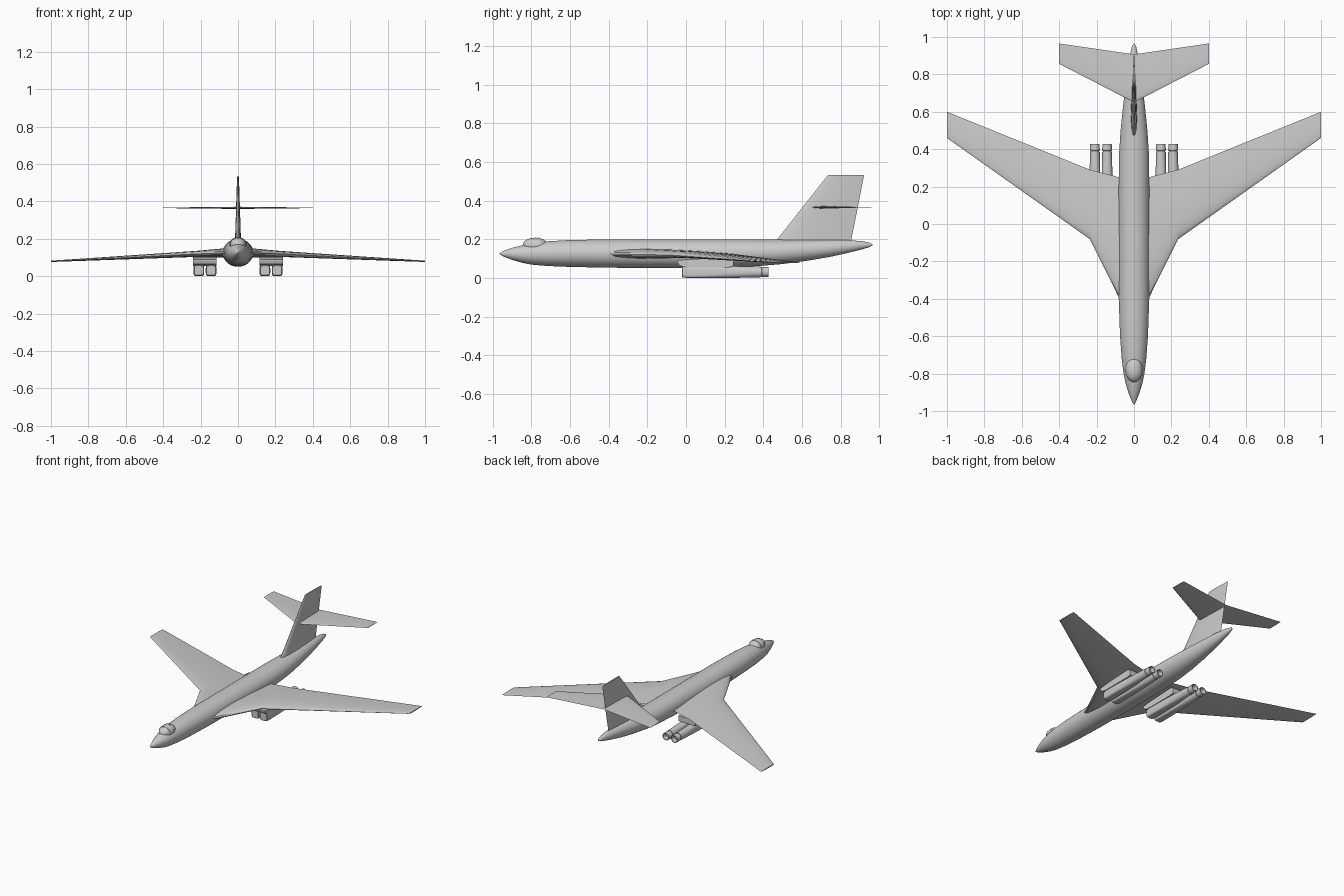
import bpy, bmesh
from math import sin, cos, pi, radians, copysign

if "Cube" in bpy.data.objects:
    bpy.data.objects.remove(bpy.data.objects["Cube"])


def loft(name, rings, mirror=False, angle=30):
    """Skin a list of closed point rings, cap both ends."""
    bm = bmesh.new()
    rows = [[bm.verts.new(p) for p in r] for r in rings]
    n = len(rows[0])
    for a, b in zip(rows, rows[1:]):
        for i in range(n):
            j = (i + 1) % n
            bm.faces.new((a[i], a[j], b[j], b[i]))
    bm.faces.new(rows[0])
    bm.faces.new(rows[-1])
    bmesh.ops.recalc_face_normals(bm, faces=bm.faces)
    me = bpy.data.meshes.new(name)
    bm.to_mesh(me)
    bm.free()
    ob = bpy.data.objects.new(name, me)
    bpy.context.collection.objects.link(ob)
    bpy.ops.object.select_all(action='DESELECT')
    ob.select_set(True)
    bpy.context.view_layer.objects.active = ob
    bpy.ops.object.shade_smooth_by_angle(angle=radians(angle))
    if mirror:
        m = ob.modifiers.new("mirror", 'MIRROR')
        m.use_mirror_merge = False
    return ob


def ring(y, cx, cz, rx, rz, n=32, power=1.0):
    """Ellipse across y; power below 1 squares the corners."""
    def f(v):
        return copysign(abs(v) ** power, v)
    return [(cx + rx * f(cos(2 * pi * (i + .5) / n)), y,
             cz + rz * f(sin(2 * pi * (i + .5) / n))) for i in range(n)]


def foil(le, te, thick, n=12):
    """Airfoil outline as (y, offset) pairs."""
    def half(t):
        s = 1.485 * t ** .5 - .63 * t - 1.758 * t**2 + 1.4215 * t**3 - .5185 * t**4
        return s * thick
    ts = [(1 - cos(pi * i / n)) / 2 for i in range(n + 1)]
    up = [(le + (te - le) * t, half(t)) for t in ts]
    return up + [(y, -h) for y, h in up[-2:0:-1]]


# Fuselage: y, half width, bottom, top
body = [(-.965, .002, .124, .128), (-.945, .013, .111, .140), (-.90, .031, .094, .156),
        (-.85, .046, .079, .169), (-.80, .056, .069, .180), (-.72, .066, .062, .190),
        (-.60, .075, .057, .197), (-.40, .082, .053, .200), (-.10, .082, .051, .200),
        (.20, .082, .053, .200), (.38, .080, .062, .199), (.50, .072, .072, .199),
        (.62, .060, .088, .199), (.74, .045, .108, .198), (.84, .031, .130, .196),
        (.91, .020, .148, .191), (.95, .011, .160, .183), (.965, .003, .168, .175)]
loft("fuselage", [ring(y, 0, (b + t) / 2, w, (t - b) / 2) for y, w, b, t in body])

# Canopy: rounded bubble with frame bands
canopy = [(-.78 + .065 * cos(pi * i / 14), sin(pi * i / 14)) for i in range(15)]
loft("canopy", [ring(y, 0, .17, max(.046 * s, .0005), max(.039 * s, .0005), 24)
                for y, s in canopy])
for k, y in enumerate((-.805, -.765)):
    s = (1 - ((y + .78) / .065) ** 2) ** .5
    loft(f"canopy_frame_{k + 1}", [ring(y + d, 0, .17, .047 * s, .040 * s, 24)
                                   for d in (-.003, .003)])

# Wings: x, leading edge, trailing edge, z, thickness
wing = [(.03, -.41, .245, .127, .052), (.08, -.395, .25, .125, .048),
        (.235, -.082, .29, .119, .032), (1.0, .46, .60, .080, .007)]
loft("wings", [[(x, y, z + h) for y, h in foil(a, b, t)] for x, a, b, z, t in wing], True)

# Tailplane
tail = [(0, .65, .907, .366, .012), (.40, .856, .965, .366, .003)]
loft("tailplane", [[(x, y, z + h) for y, h in foil(a, b, t)] for x, a, b, z, t in tail], True)

# Fin: z, leading edge, trailing edge, thickness
fin = [(.16, .44, .848, .034), (.195, .468, .855, .032), (.533, .735, .922, .010)]
loft("fin", [[(h, y, z) for y, h in foil(a, b, t)] for z, a, b, t in fin])

# Paired engine pods: squared intakes blending into round nozzles
pods = [(-.02, .024, .4), (-.018, .026, .4), (-.018 + .02, .0285, .4), (.10, .0285, .45),
        (.24, .0285, .75), (.34, .0275, 1), (.385, .026, 1)]
for side, x in (("inner", .144), ("outer", .209)):
    loft(f"{side}_engines", [ring(y, x, .031, r, r * 1.06, 32, p) for y, r, p in pods], True)
    # Nozzle with lip and hollow end
    noz = [(.375, .023), (.39, .023), (.393, .0265), (.428, .025), (.428, .021), (.395, .018)]
    loft(f"{side}_nozzles", [ring(y, x, .031, r, r) for y, r in noz], True)

# Pylon boxes joining the pods to the wing
pylon = [(-.045, .083, .090), (-.035, .065, .092), (.0, .055, .096),
         (.22, .055, .108), (.245, .062, .100)]
loft("engine_pylons", [[(.114, y, b), (.240, y, b), (.240, y, t), (.114, y, t)]
                       for y, b, t in pylon], True)
